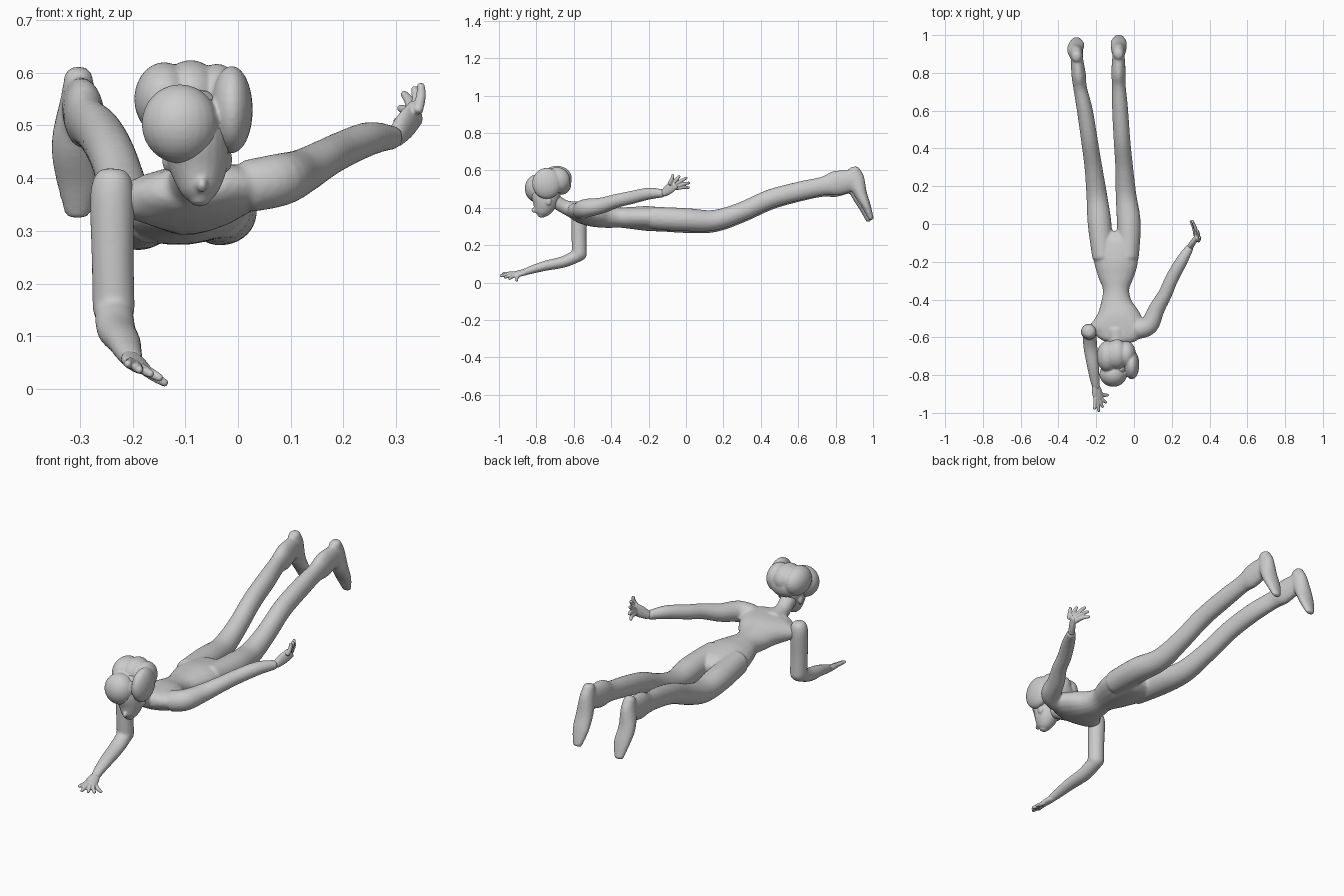
import bpy, bmesh
from math import cos, sin, pi
from mathutils import Vector, Matrix

SIDES = 20


def spline(rows, steps=5):
    """Catmull-Rom interpolation through rows of x, y, z, half width, half height."""
    rows = [r if len(r) == 5 else (*r, r[3]) for r in rows]
    ext = [rows[0]] + rows + [rows[-1]]
    out = []
    for i in range(1, len(ext) - 2):
        for s in range(steps):
            t = s / steps
            out.append([0.5 * (2 * b + (c - a) * t + (2 * a - 5 * b + 4 * c - d) * t * t
                               + (3 * b - a - 3 * c + d) * t ** 3)
                        for a, b, c, d in zip(*ext[i - 1:i + 3])])
    out.append(list(rows[-1]))
    return out


def tube(bm, rows, ref=(1, 0, 0)):
    """Elliptical limb lofted along a path, with rounded ends."""
    pts = spline(rows)
    pos = [Vector(p[:3]) for p in pts]
    n = len(pts)
    rings = []
    for i, p in enumerate(pts):
        t = (pos[min(i + 1, n - 1)] - pos[max(i - 1, 0)]).normalized()
        w = Vector(ref)
        w = (w - t * w.dot(t)).normalized()
        h = t.cross(w)
        stations = [(0, 1)]
        if i == 0:
            stations = [(-0.5, 0.4), (-0.35, 0.75), (0, 1)]
        elif i == n - 1:
            stations = [(0, 1), (0.35, 0.75), (0.5, 0.4)]
        for off, k in stations:
            c = pos[i] + t * off * min(p[3], p[4])
            rings.append([bm.verts.new(c + w * p[3] * k * cos(a) + h * p[4] * k * sin(a))
                          for a in (2 * pi * j / SIDES for j in range(SIDES))])
    for a, b in zip(rings, rings[1:]):
        for j in range(SIDES):
            k = (j + 1) % SIDES
            bm.faces.new((a[j], a[k], b[k], b[j]))
    bm.faces.new(rings[0][::-1])
    bm.faces.new(rings[-1])


def ball(bm, c, r):
    m = Matrix.Translation(c) @ Matrix.Diagonal((*r, 1))
    bmesh.ops.create_uvsphere(bm, u_segments=24, v_segments=16, radius=1, matrix=m)


def finish(bm, name, voxel, smooth=3):
    """Fuse the overlapping shells into one smooth skin."""
    bmesh.ops.recalc_face_normals(bm, faces=bm.faces)
    me = bpy.data.meshes.new(name)
    bm.to_mesh(me)
    bm.free()
    ob = bpy.data.objects.new(name, me)
    bpy.context.collection.objects.link(ob)
    rm = ob.modifiers.new("fuse", 'REMESH')
    rm.mode = 'VOXEL'
    rm.voxel_size = voxel
    rm.use_smooth_shade = True
    sm = ob.modifiers.new("soften", 'SMOOTH')
    sm.factor = 0.5
    sm.iterations = smooth


def hand(name, wrist, palm, tips, ref):
    bm = bmesh.new()
    w, p = Vector(wrist), Vector(palm)
    tube(bm, [(*w, .02, .017), (*w.lerp(p, .5), .028, .015), (*p, .027, .012)], ref)
    mean = sum((Vector(t) for t in tips), Vector()) / len(tips)
    for tip in tips:
        tip = Vector(tip)
        root = p.lerp(w, .15) + (tip - mean) * .35
        bend = root.lerp(tip, .5) + (p - w) * .08
        tube(bm, [(*root, .010), (*bend, .0095), (*tip, .007)], (.3, .2, .9))
    finish(bm, name, .003, 2)


# Torso, neck and trailing arm
body = bmesh.new()
tube(body, [(-.09, -.61, .385, .10, .04), (-.085, -.56, .372, .155, .055),
            (-.085, -.49, .362, .122, .064), (-.093, -.42, .352, .085, .06),
            (-.095, -.35, .348, .07, .055), (-.095, -.28, .345, .095, .06),
            (-.095, -.2, .342, .117, .066), (-.10, -.1, .334, .118, .06),
            (-.10, -.06, .33, .10, .045)], (1, 0, .1))
tube(body, [(-.095, -.57, .38, .055), (-.09, -.65, .405, .037), (-.085, -.72, .45, .04)])
tube(body, [(.02, -.56, .385, .05), (.08, -.535, .397, .05), (.12, -.45, .412, .043),
            (.165, -.37, .437, .037), (.2, -.29, .455, .035), (.25, -.2, .475, .032),
            (.295, -.125, .477, .022)])

# Legs and feet, following one shape along two x paths
leg = [(-.18, .34, .055, .06), (0, .33, .063, .062), (.15, .327, .055, .055),
       (.3, .375, .047, .05), (.45, .442, .044, .05), (.6, .485, .042, .05),
       (.72, .51, .036, .05), (.79, .525, .038, .066), (.88, .54, .032, .056)]
foot = [(.885, .60, .026, .03), (.895, .55, .034, .045), (.92, .47, .042, .035),
        (.952, .40, .041, .024), (.977, .335, .024, .014)]
for xs, ankle, toe, dy, dz in (
        ((-.165, -.182, -.197, -.215, -.237, -.26, -.285, -.293, -.303), -.303, -.305, 0, -.003),
        ((-.03, -.027, -.042, -.052, -.064, -.074, -.08, -.082, -.082), -.082, -.08, .013, .006)):
    tube(body, [(x, y + dy * (y > .5), z + dz, w, h) for x, (y, z, w, h) in zip(xs, leg)])
    tube(body, [(ankle + (toe - ankle) * i / 4 - .008 * (i == 2) * (ankle < -.2), y + dy, z + dz, w, h)
                for i, (y, z, w, h) in enumerate(foot)])
finish(body, "body", .007)

# Supporting arm, hanging down and bent forward
arm = bmesh.new()
tube(arm, [(-.238, -.57, .40, .036), (-.239, -.57, .36, .042), (-.238, -.572, .25, .040),
           (-.236, -.57, .16, .040)])
ball(arm, (-.236, -.572, .155), (.04, .042, .04))
tube(arm, [(-.236, -.57, .15, .036), (-.231, -.65, .112, .037, .031), (-.217, -.75, .09, .032, .027),
           (-.208, -.82, .07, .026, .022), (-.2, -.865, .055, .02, .018)])
finish(arm, "supporting_arm", .006)

# Hands
hand("supporting_hand", (-.203, -.855, .057), (-.188, -.925, .041),
     [(-.21, -.98, .048), (-.187, -.992, .036), (-.165, -.97, .028),
      (-.147, -.945, .02), (-.137, -.905, .010)], (1, 0, -.4))
hand("trailing_hand", (.298, -.12, .477), (.338, -.06, .525),
     [(.347, -.07, .577), (.335, -.035, .57), (.315, .003, .56),
      (.308, .018, .533), (.30, .016, .507)], (-.3, -.5, .8))

# Head with chin, nose and ears
head = bmesh.new()
tube(head, [(-.072, -.775, .358, .020, .022), (-.073, -.77, .375, .036, .042),
            (-.075, -.757, .42, .055, .064), (-.08, -.75, .48, .062, .08),
            (-.085, -.74, .54, .05, .06)])
ball(head, (-.068, -.812, .387), (.010, .014, .014))
for x in (-.135, -.02):
    ball(head, (x, -.735, .435), (.009, .016, .022))
finish(head, "head", .005, 2)

# Rounded hair masses
hair = bmesh.new()
for c, r in (((-.11, -.795, .503), (.073, .067, .075)), ((-.14, -.70, .55), (.057, .083, .07)),
             ((-.09, -.69, .556), (.06, .08, .068)), ((-.012, -.745, .53), (.04, .078, .083)),
             ((-.04, -.69, .547), (.05, .07, .07)), ((-.09, -.665, .53), (.075, .052, .06))):
    ball(hair, c, r)
finish(hair, "hair", .005)
